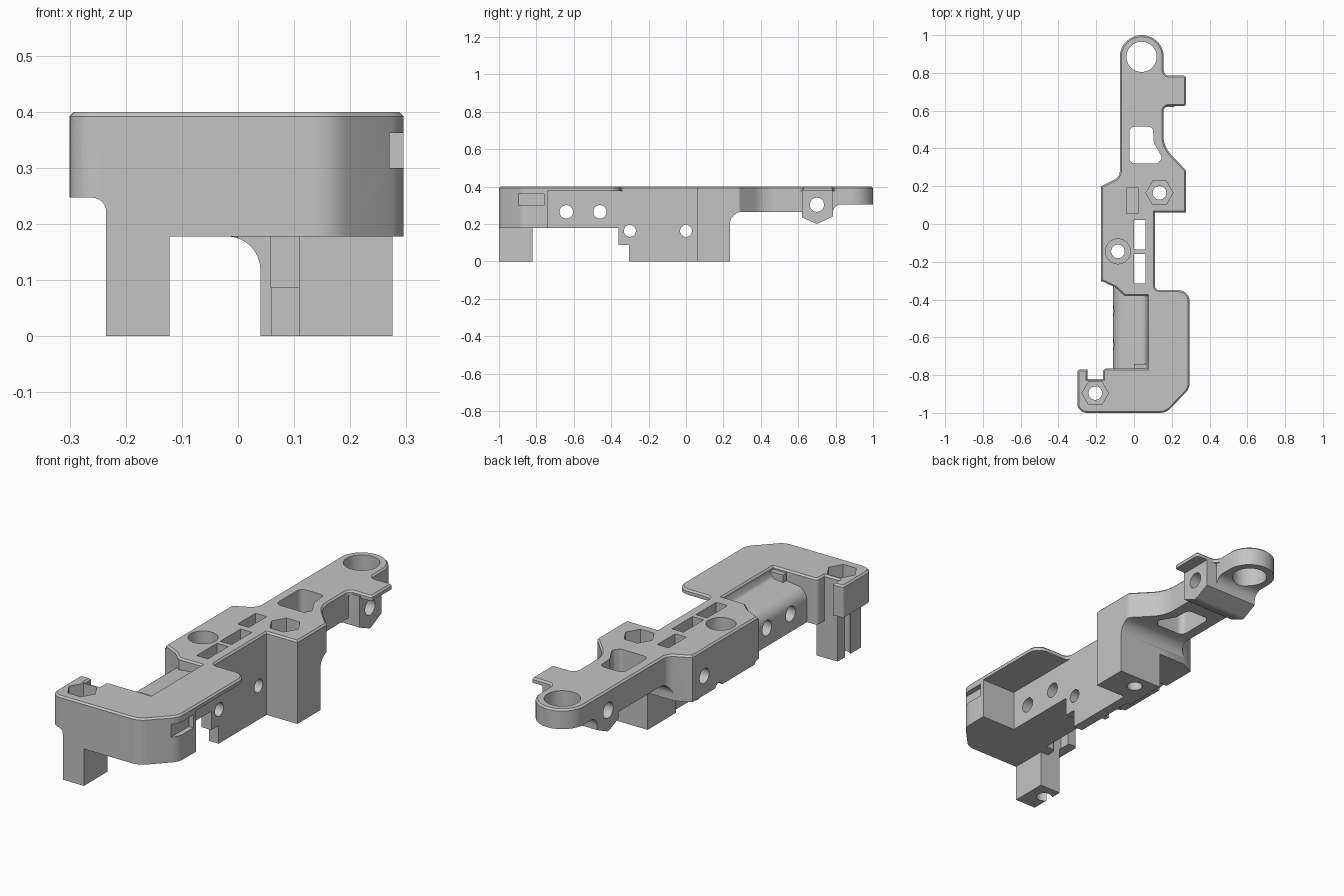
import bpy, bmesh, math
from mathutils import Vector

cube = bpy.data.objects.get("Cube")
if cube:
    bpy.data.objects.remove(cube, do_unlink=True)

grey = bpy.data.materials.new("plain grey")
grey.use_nodes = True
grey.diffuse_color = (0.55, 0.55, 0.55, 1)
grey.node_tree.nodes["Principled BSDF"].inputs["Base Color"].default_value = (0.55, 0.55, 0.55, 1)

TOP, SEAT, UNDER = 0.40, 0.385, 0.178


def rounded(points, steps=8):
    """Turn (u, v, radius) corners into a polygon with true arcs."""
    out = []
    n = len(points)
    for i, pt in enumerate(points):
        p = Vector((pt[0], pt[1], 0))
        r = pt[2] if len(pt) > 2 else 0
        if not r:
            out.append((p.x, p.y))
            continue
        a = (Vector((*points[i - 1][:2], 0)) - p).normalized()
        b = (Vector((*points[(i + 1) % n][:2], 0)) - p).normalized()
        half = a.angle(b) / 2
        c = p + (a + b).normalized() * r / math.sin(half)
        t = r / math.tan(half)
        start, end = p + a * t - c, p + b * t - c
        for k in range(steps + 1):
            q = c + start.slerp(end, k / steps).normalized() * r
            out.append((q.x, q.y))
    return out


def prism(name, points, axis, lo, hi, chamfer=0):
    """Extrude a profile along an axis, with an optional chamfer on the far end."""
    place = {"x": lambda u, v, w: (w, u, v),
             "y": lambda u, v, w: (u, w, v),
             "z": lambda u, v, w: (u, v, w)}[axis]
    bm = bmesh.new()
    poly = rounded(points)
    low = [bm.verts.new(place(u, v, lo)) for u, v in poly]
    high = [bm.verts.new(place(u, v, hi - chamfer)) for u, v in poly]
    bm.faces.new(low)
    cap = bm.faces.new(high)
    for i in range(len(poly)):
        j = (i + 1) % len(poly)
        bm.faces.new((low[i], low[j], high[j], high[i]))
    bmesh.ops.recalc_face_normals(bm, faces=bm.faces)
    if chamfer:
        bmesh.ops.inset_region(bm, faces=[cap], thickness=chamfer, depth=chamfer,
                               use_even_offset=True, use_boundary=True)
    mesh = bpy.data.meshes.new(name)
    bm.to_mesh(mesh)
    bm.free()
    mesh.materials.append(grey)
    obj = bpy.data.objects.new(name, mesh)
    bpy.context.collection.objects.link(obj)
    return obj


def box(name, x0, x1, y0, y1, z0, z1):
    return prism(name, [(x0, y0), (x1, y0), (x1, y1), (x0, y1)], "z", z0, z1)


def hole(axis, u, v, r, lo=-1, hi=1, sides=32):
    ring = [(u + r * math.cos(2 * math.pi * k / sides),
             v + r * math.sin(2 * math.pi * k / sides)) for k in range(sides)]
    return prism("hole_cutter", ring, axis, lo, hi)


def combine(target, other, operation):
    other.hide_render = True
    mod = target.modifiers.new("join", "BOOLEAN")
    mod.operation, mod.solver, mod.object = operation, "EXACT", other
    bpy.context.view_layer.objects.active = target
    bpy.ops.object.modifier_apply(modifier=mod.name)
    bpy.data.objects.remove(other, do_unlink=True)


# Shared stretches of the outline
nose = [(-0.30, -1, 0.05), (0.17, -1, 0.08), (0.295, -0.87, 0.08)]
hook = [(-0.165, -0.765, 0.02), (-0.165, -0.82), (-0.245, -0.82),
        (-0.245, -0.77), (-0.30, -0.77, 0.015)]
shoulder = [(0.275, 0.06), (0.275, 0.285, 0.02), (0.155, 0.41, 0.15)]
eye_end = [(0.157, 1, 0.115), (-0.075, 1, 0.115), (-0.075, 0.25, 0.05), (-0.175, 0.2)]

# Thin top deck with chamfered rim
bracket = prism("bracket", nose + [
    (0.295, -0.35, 0.06), (0.11, -0.35, 0.025), (0.11, 0.06)] + shoulder + [
    (0.155, 0.625, 0.03), (0.275, 0.625, 0.012), (0.275, 0.785, 0.012),
    (0.157, 0.785, 0.03)] + eye_end + [
    (-0.175, -0.30), (-0.10, -0.335), (-0.05, -0.38), (0.07, -0.38), (0.07, -0.765)]
    + hook, "z", 0.376, TOP, 0.008)

# Front block, relieved below the hook
front = prism("front_block", nose + [(0.295, -0.74), (0, -0.74), (0, -0.765)] + hook,
              "z", UNDER, SEAT)
combine(front, prism("relief_cutter", [(-0.5, 0), (-0.235, 0), (-0.235, 0.247, 0.025),
                                       (-0.5, 0.247)], "y", -1.1, -0.7), "DIFFERENCE")

# Arm: side profile trimmed by its plan outline
arm = prism("arm", [(0, SEAT), (0, UNDER), (0.235, UNDER), (0.235, 0.265, 0.065),
                    (0.62, 0.265), (0.62, 0.235), (0.70, 0.20, 0.03), (0.785, 0.24),
                    (0.785, 0.305, 0.045), (1.1, 0.305), (1.1, SEAT)], "x", -0.4, 0.4)
plan = prism("arm_plan", [(0.11, -0.1), (0.11, 0.06)] + shoulder + [
    (0.155, 0.62), (0.215, 0.62), (0.215, 0.785), (0.157, 0.785)] + eye_end
    + [(-0.175, -0.1)], "z", 0, 0.5)
combine(arm, plan, "INTERSECT")

parts = [
    front, arm,
    # Cable wall with a rounded top
    prism("cable_wall", [(0.11, UNDER), (0.11, SEAT), (0.07, SEAT), (0.055, 0.355, 0.02),
                         (-0.11, 0.335, 0.06), (-0.11, UNDER)], "y", -0.765, -0.25),
    # Main body with keel
    prism("body", [(0.11, 0), (0.11, SEAT), (-0.175, SEAT), (-0.175, UNDER),
                   (0.04, UNDER, 0.06), (0.04, 0)], "y", -0.305, 0.1),
    prism("body_corner", [(-0.175, -0.30), (-0.10, -0.335), (-0.05, -0.38), (0.11, -0.38),
                          (0.11, -0.28), (-0.175, -0.28)], "z", UNDER, SEAT),
    box("keel_step", 0.058, 0.11, -0.36, -0.29, 0.087, SEAT),
    box("bolt_block", 0.04, 0.275, 0.06, 0.235, 0, SEAT),
    box("front_leg", -0.235, -0.122, -1, -0.82, 0, 0.3),
]
for part in parts:
    combine(bracket, part, "UNION")

cutters = [
    # Eye and arm window
    hole("z", 0.04, 0.885, 0.08, sides=48),
    prism("window_cutter", [(-0.025, 0.515, 0.03), (0.10, 0.515, 0.025), (0.105, 0.43, 0.04),
                            (0.15, 0.35, 0.02), (0.125, 0.32, 0.02), (-0.025, 0.32, 0.03)],
          "z", 0, 1),
    # Slots
    box("slot_cutter", 0, 0.06, -0.135, 0.02, -1, 1),
    box("slot_cutter", 0, 0.06, -0.315, -0.16, -1, 1),
    box("nut_slot_cutter", -0.04, 0.02, 0.055, 0.19, 0.21, 1),
    box("side_slot_cutter", 0.27, 0.4, -0.91, -0.76, 0.30, 0.362),
    # Cross holes
    hole("x", 0.70, 0.303, 0.038),
    hole("x", 0.11, 0.27, 0.036, -1, 0),
]
for y in (-0.64, -0.46):
    cutters.append(hole("x", y, 0.265, 0.036))
for y in (-0.30, 0):
    cutters.append(hole("x", y, 0.163, 0.032))
# Bolt holes with nut or head pockets
for x, y, r, sides in ((-0.205, -0.895, 0.07, 6), (0.135, 0.165, 0.072, 6),
                       (-0.085, -0.145, 0.066, 32)):
    cutters.append(hole("z", x, y, r, 0.30, 1, sides))
    cutters.append(hole("z", x, y, 0.036))
for cutter in cutters:
    combine(bracket, cutter, "DIFFERENCE")

bpy.ops.object.select_all(action="DESELECT")
bracket.select_set(True)
bpy.context.view_layer.objects.active = bracket
bpy.ops.object.shade_smooth_by_angle(angle=math.radians(30))
